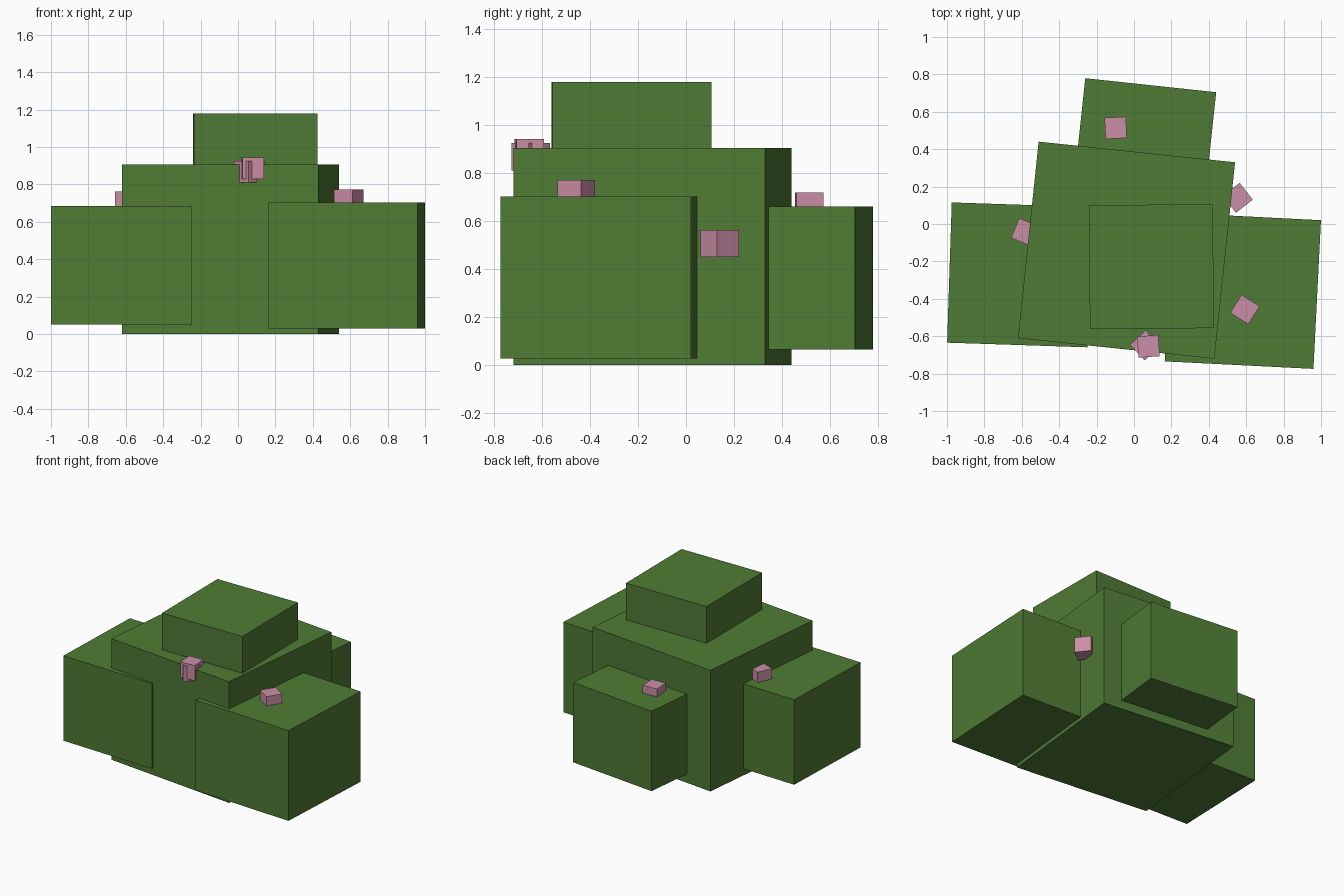
import bpy
import math

default_cube = bpy.data.objects.get("Cube")
if default_cube:
    bpy.data.objects.remove(default_cube, do_unlink=True)


def make_material(name, rgb):
    mat = bpy.data.materials.new(name)
    mat.use_nodes = True
    color = (*rgb, 1.0)
    mat.diffuse_color = color
    bsdf = next(n for n in mat.node_tree.nodes if n.type == "BSDF_PRINCIPLED")
    bsdf.inputs["Base Color"].default_value = color
    bsdf.inputs["Roughness"].default_value = 0.9
    return mat


leaf_green = make_material("leaf green", (0.078, 0.198, 0.035))
blossom_pink = make_material("blossom pink", (0.60, 0.27, 0.38))


def add_block(name, center, side, bottom, top, turn, mat):
    """Square block turned about the vertical axis by a few degrees."""
    bpy.ops.mesh.primitive_cube_add(
        size=1,
        location=(center[0], center[1], (bottom + top) / 2),
        rotation=(0, 0, math.radians(turn)),
    )
    obj = bpy.context.object
    obj.name = name
    obj.scale = (side, side, top - bottom)
    bpy.ops.object.transform_apply(location=False, rotation=False, scale=True)
    obj.data.materials.append(mat)


# Foliage blocks: name, center, side, bottom, top, turn
foliage = [
    ("main_foliage", (-0.04, -0.14), 1.056, 0.0, 0.905, -6),
    ("top_foliage", (0.093, -0.228), 0.662, 0.615, 1.18, 0.4),
    ("right_foliage", (-0.612, -0.272), 0.75, 0.05, 0.685, -1.9),
    ("left_foliage", (0.582, -0.357), 0.796, 0.028, 0.702, -2.9),
    ("back_foliage", (0.052, 0.392), 0.704, 0.065, 0.662, -6.1),
]
for name, center, side, bottom, top, turn in foliage:
    add_block(name, center, side, bottom, top, turn, leaf_green)

# Small blossoms half sunk into the foliage: name, center, top, turn
BLOSSOM = 0.114
blossoms = [
    ("back_blossom", (-0.098, 0.514), 0.72, 3),
    ("left_top_blossom", (0.593, -0.457), 0.772, -32),
    ("left_side_blossom", (0.555, 0.14), 0.564, 38),
    ("right_blossom", (-0.583, -0.043), 0.762, -23),
    ("front_blossom", (0.077, -0.654), 0.943, 4),
    ("front_turned_blossom", (0.06, -0.648), 0.925, 43),
]
for name, center, top, turn in blossoms:
    add_block(name, center, BLOSSOM, top - BLOSSOM, top, turn, blossom_pink)
